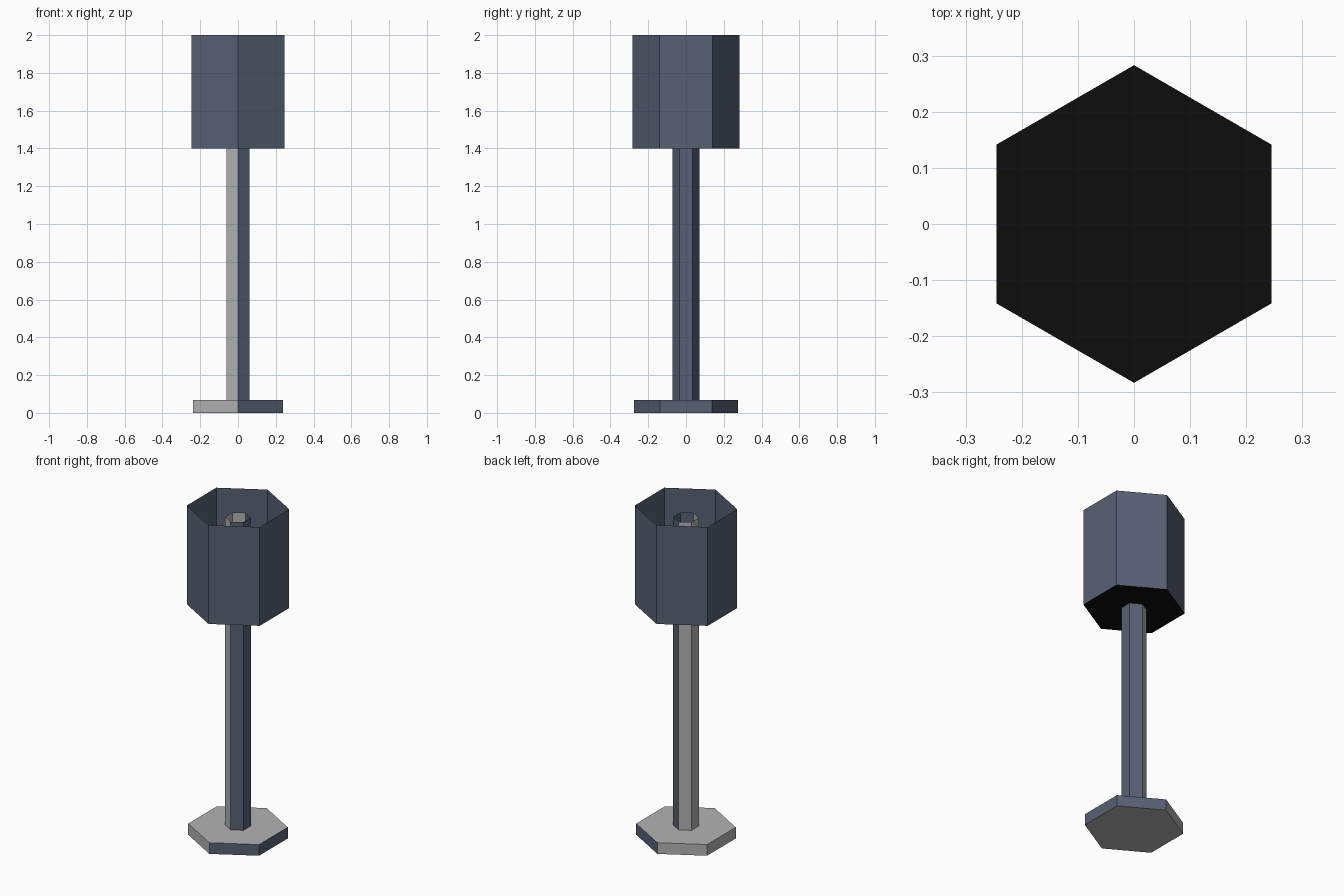
import bpy, bmesh, math

if "Cube" in bpy.data.objects:
    bpy.data.objects.remove(bpy.data.objects["Cube"])


def material(name, rgb):
    m = bpy.data.materials.new(name)
    m.diffuse_color = (*rgb, 1.0)
    m.use_nodes = True
    m.node_tree.nodes["Principled BSDF"].inputs["Base Color"].default_value = m.diffuse_color
    return m


GREY = material("light_grey", (0.45, 0.45, 0.45))
BLUE = material("slate_blue", (0.095, 0.118, 0.175))
BLACK = material("black", (0.004, 0.004, 0.004))


def hex_ring(bm, radius, z):
    # six corners, with points towards front and back
    return [bm.verts.new((radius * math.cos(math.radians(30 + 60 * i)),
                          radius * math.sin(math.radians(30 + 60 * i)), z))
            for i in range(6)]


def hex_part(name, radius, z0, z1, mats, walls=True, top=False, bottom=False):
    bm = bmesh.new()
    low = hex_ring(bm, radius, z0)
    if walls:
        high = hex_ring(bm, radius, z1)
        for i in range(6):
            j = (i + 1) % 6
            f = bm.faces.new((low[i], low[j], high[j], high[i]))
            # second colour on the right-hand (+x) sides
            if len(mats) > 1 and f.calc_center_median().x > 0.001:
                f.material_index = 1
        if top:
            bm.faces.new(high)
    if bottom:
        bm.faces.new(low[::-1])
    mesh = bpy.data.meshes.new(name)
    bm.to_mesh(mesh)
    bm.free()
    for m in mats:
        mesh.materials.append(m)
    ob = bpy.data.objects.new(name, mesh)
    bpy.context.collection.objects.link(ob)
    return ob


# Solid foot
hex_part("base", 0.275, 0.0, 0.068, [GREY, BLUE], top=True, bottom=True)
# Open hollow pole reaching up inside the shade
hex_part("pole", 0.071, 0.068, 1.94, [GREY, BLUE])
# Thin open-topped shade
hex_part("shade", 0.283, 1.4, 2.0, [BLUE])
# Black floor closing the shade
hex_part("shade_floor", 0.283, 1.4, 1.4, [BLACK], walls=False, bottom=True)
